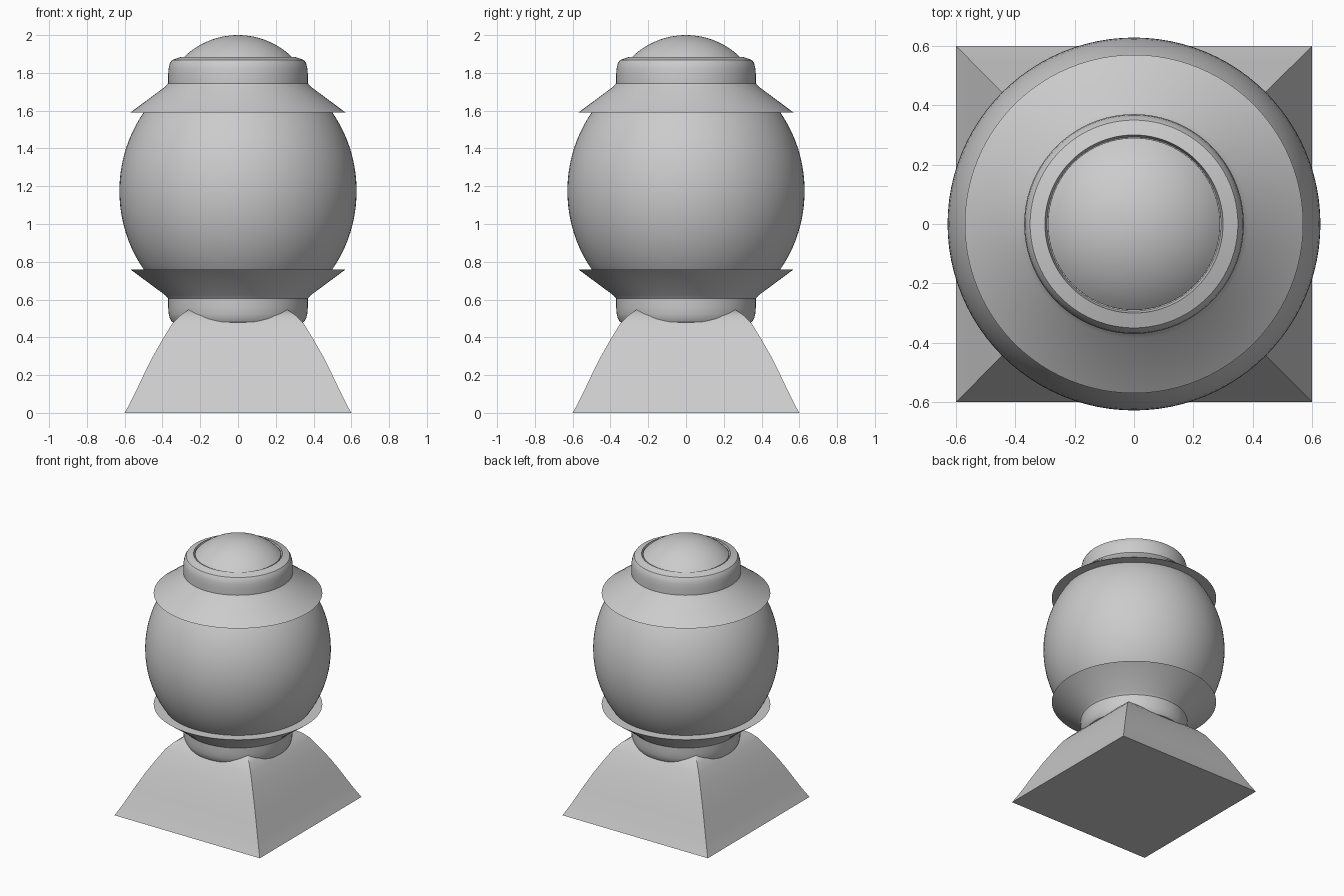
import bpy, bmesh, math
from math import radians, sin, cos, pi

if "Cube" in bpy.data.objects:
    bpy.data.objects.remove(bpy.data.objects["Cube"])


def lathe(name, profile, sides=96, z0=0.0, square=False, closed=False):
    """Sweep an (r, z) profile around z; square=True gives a four-sided sweep."""
    n = 4 if square else sides
    k = math.sqrt(2) if square else 1.0
    off = pi / 4 if square else 0.0
    bm = bmesh.new()
    rings = []
    for r, z in profile:
        if r < 1e-6:
            rings.append([bm.verts.new((0, 0, z - z0))] * n)
        else:
            rings.append([bm.verts.new((k * r * cos(off + 2 * pi * i / n),
                                        k * r * sin(off + 2 * pi * i / n),
                                        z - z0)) for i in range(n)])
    pairs = list(zip(rings, rings[1:]))
    if closed:
        pairs.append((rings[-1], rings[0]))
    for a, b in pairs:
        for i in range(n):
            j = (i + 1) % n
            vs = list(dict.fromkeys([a[i], a[j], b[j], b[i]]))
            bm.faces.new(vs)
    bmesh.ops.recalc_face_normals(bm, faces=bm.faces)
    me = bpy.data.meshes.new(name)
    bm.to_mesh(me)
    bm.free()
    ob = bpy.data.objects.new(name, me)
    ob.location.z = z0
    bpy.context.collection.objects.link(ob)
    bpy.ops.object.select_all(action='DESELECT')
    ob.select_set(True)
    bpy.context.view_layer.objects.active = ob
    bpy.ops.object.shade_smooth_by_angle(angle=radians(32))
    return ob


MID = 1.175  # height of the globe's middle

# Square pedestal with bell-curved sides
lathe("pedestal", [(0, 0), (0.60, 0), (0.575, 0.045), (0.55, 0.095),
                   (0.50, 0.20), (0.45, 0.30), (0.40, 0.388), (0.35, 0.47),
                   (0.31, 0.513), (0.26, 0.547), (0.18, 0.575), (0, 0.59)],
      square=True)

# Slightly tall round globe
lathe("globe", [(0.628 * sin(pi * i / 48), MID - 0.685 * cos(pi * i / 48))
                for i in range(49)], z0=MID)

# Flared collar, mirrored to the underside of the globe
collar = lathe("collar", [(0.45, 1.59), (0.57, 1.59), (0.385, 1.727),
                          (0.37, 1.745), (0.37, 1.79), (0.367, 1.825),
                          (0.361, 1.85), (0.35, 1.868), (0.30, 1.885),
                          (0.293, 1.855), (0.25, 1.84)],
               z0=MID, closed=True)
mirror = collar.modifiers.new("mirror", 'MIRROR')
mirror.use_axis = (False, False, True)

# Domed cap set into the top collar
lathe("cap_dome", [(0.29, 1.84), (0.29, 1.868)] +
      [(0.41 * sin(a), 1.59 + 0.41 * cos(a))
       for a in [0.785 * (1 - i / 16) for i in range(17)]], z0=1.84)
